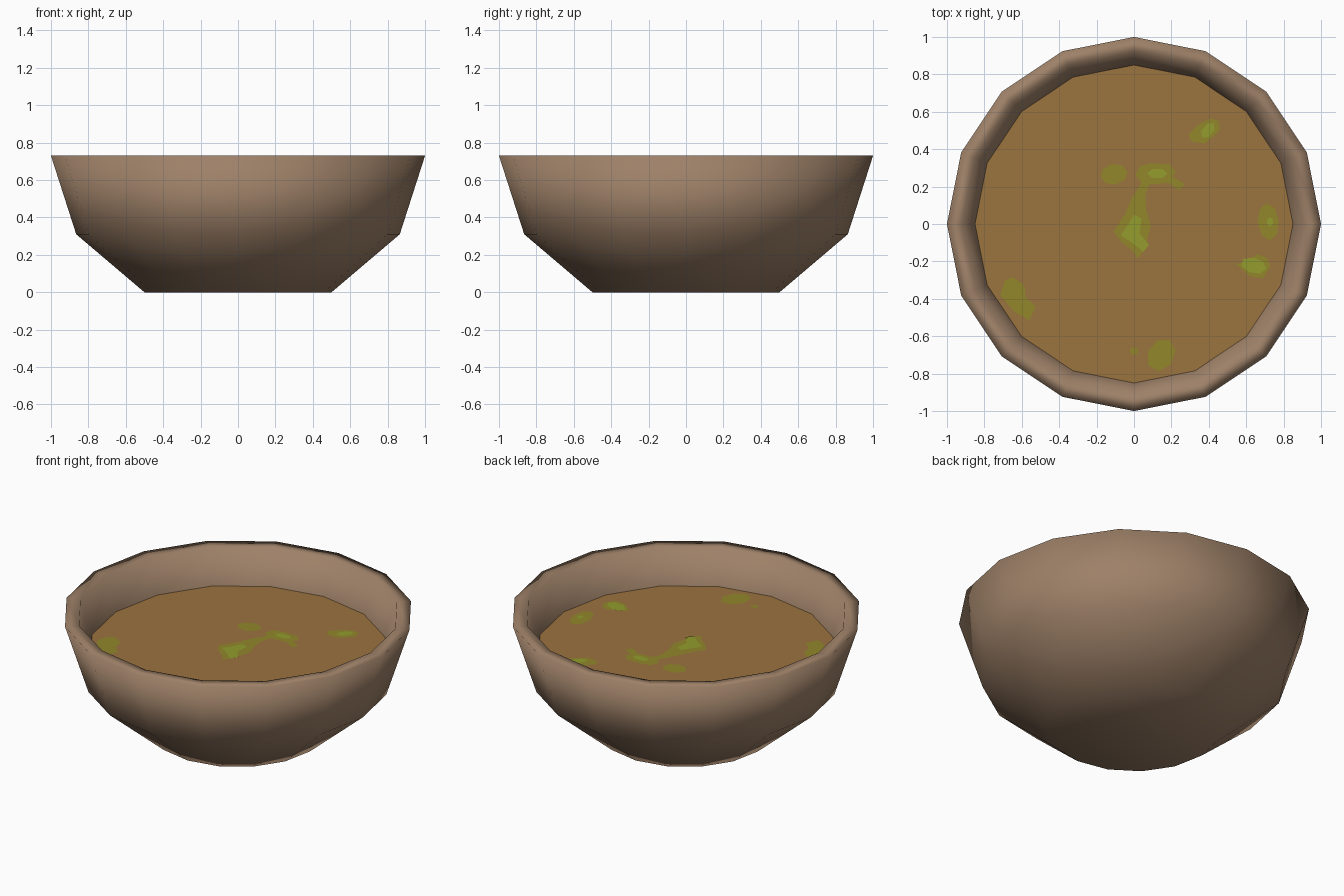
import bpy, bmesh, math

if "Cube" in bpy.data.objects:
    bpy.data.objects.remove(bpy.data.objects["Cube"])

SIDES = 16
SOUP_Z = 0.515


def material(name, rgb):
    """Flat colour given as 0-255 sRGB, stored as linear."""
    lin = [((c / 255 + 0.055) / 1.055) ** 2.4 for c in rgb]
    m = bpy.data.materials.new(name)
    m.diffuse_color = (*lin, 1)
    m.use_nodes = True
    m.node_tree.nodes["Principled BSDF"].inputs["Base Color"].default_value = m.diffuse_color
    return m


CLAY = material("clay brown", (158, 129, 104))
BROTH = material("broth brown", (155, 115, 63))
OLIVE = material("olive green", (146, 134, 43))
LEAF = material("leaf green", (147, 156, 45))


def make_object(name, bm, mat, smooth=False):
    mesh = bpy.data.meshes.new(name)
    for f in bm.faces:
        f.smooth = smooth
    bm.to_mesh(mesh)
    bm.free()
    mesh.materials.append(mat)
    obj = bpy.data.objects.new(name, mesh)
    bpy.context.collection.objects.link(obj)
    return obj


def ring(bm, r, z):
    return [bm.verts.new((r * math.cos(2 * math.pi * i / SIDES),
                          r * math.sin(2 * math.pi * i / SIDES), z))
            for i in range(SIDES)]


# Bowl: outer wall, flat rim and inner wall as one lathe profile
profile = [(0.5, 0), (0.865, 0.31), (1.0, 0.73), (0.918, 0.73),
           (0.85, SOUP_Z), (0.79, 0.34), (0.45, 0.08)]
bm = bmesh.new()
rings = [ring(bm, r, z) for r, z in profile]
for a, b in zip(rings, rings[1:]):
    for i in range(SIDES):
        j = (i + 1) % SIDES
        bm.faces.new((a[i], a[j], b[j], b[i]))
bm.faces.new(rings[0][::-1])
bm.faces.new(rings[-1])
bmesh.ops.recalc_face_normals(bm, faces=bm.faces)
make_object("bowl", bm, CLAY, smooth=True)

# Soup surface
bm = bmesh.new()
bm.faces.new(ring(bm, 0.85, SOUP_Z))
make_object("soup", bm, BROTH)


def patch(name, points, mat, lift):
    """Thin flat patch of herbs floating on the soup."""
    bm = bmesh.new()
    face = bm.faces.new([bm.verts.new((x, y, SOUP_Z + lift)) for x, y in points])
    face.normal_update()
    if face.normal.z < 0:
        face.normal_flip()
    bmesh.ops.triangulate(bm, faces=bm.faces[:])
    make_object(name, bm, mat)


def blob(x, y, rx, ry, turn=0, n=7):
    """Rough oval outline, turned by an angle in degrees."""
    t = math.radians(turn)
    out = []
    for i in range(n):
        a = 2 * math.pi * i / n
        u, v = rx * math.cos(a), ry * math.sin(a)
        out.append((x + u * math.cos(t) - v * math.sin(t),
                    y + u * math.sin(t) + v * math.cos(t)))
    return out


# Dark herb patches
dark = {
    "upper_right": [(.29, .475), (.34, .53), (.41, .565), (.455, .55),
                    (.46, .50), (.38, .43), (.31, .44)],
    "upper_left": blob(-.107, .266, .073, .056, 10, 8),
    "top_centre": [(.01, .26), (.03, .31), (.10, .325), (.19, .32), (.225, .28),
                   (.205, .255), (.27, .215), (.245, .18), (.18, .22), (.08, .21),
                   (.06, .15), (.04, .22)],
    "middle": [(.04, .22), (.06, .15), (.065, .08), (.09, -.01), (.06, -.13),
               (.02, -.185), (-.01, -.14), (-.065, -.10), (-.11, -.04),
               (-.05, .05), (-.01, .14)],
    "right": blob(.718, .012, .1, .057, 95, 8),
    "lower_right": [(.545, -.215), (.62, -.195), (.66, -.16), (.71, -.18),
                    (.73, -.225), (.69, -.29), (.62, -.28)],
    "left": [(-.715, -.38), (-.69, -.30), (-.645, -.285), (-.585, -.33),
             (-.58, -.39), (-.525, -.44), (-.56, -.515), (-.64, -.47)],
    "front": blob(.145, -.70, .092, .072, 60, 7),
    "front_dot": blob(0, -.68, .025, .022, 0, 6),
}
for key, pts in dark.items():
    patch("herb_" + key, pts, OLIVE, 0.003)

# Lighter herb centres
light = {
    "upper_right": blob(.395, .50, .05, .03, 50, 6),
    "top_centre": blob(.125, .27, .055, .028, 0, 6),
    "middle": [(-.07, -.06), (-.03, 0), (0, .05), (.04, .03), (.03, -.05),
               (.08, -.11), (.05, -.15), (-.01, -.10)],
    "right": blob(.727, .012, .025, .018, 90, 6),
    "lower_right": blob(.64, -.222, .07, .042, -15, 7),
}
for key, pts in light.items():
    patch("herb_centre_" + key, pts, LEAF, 0.006)
